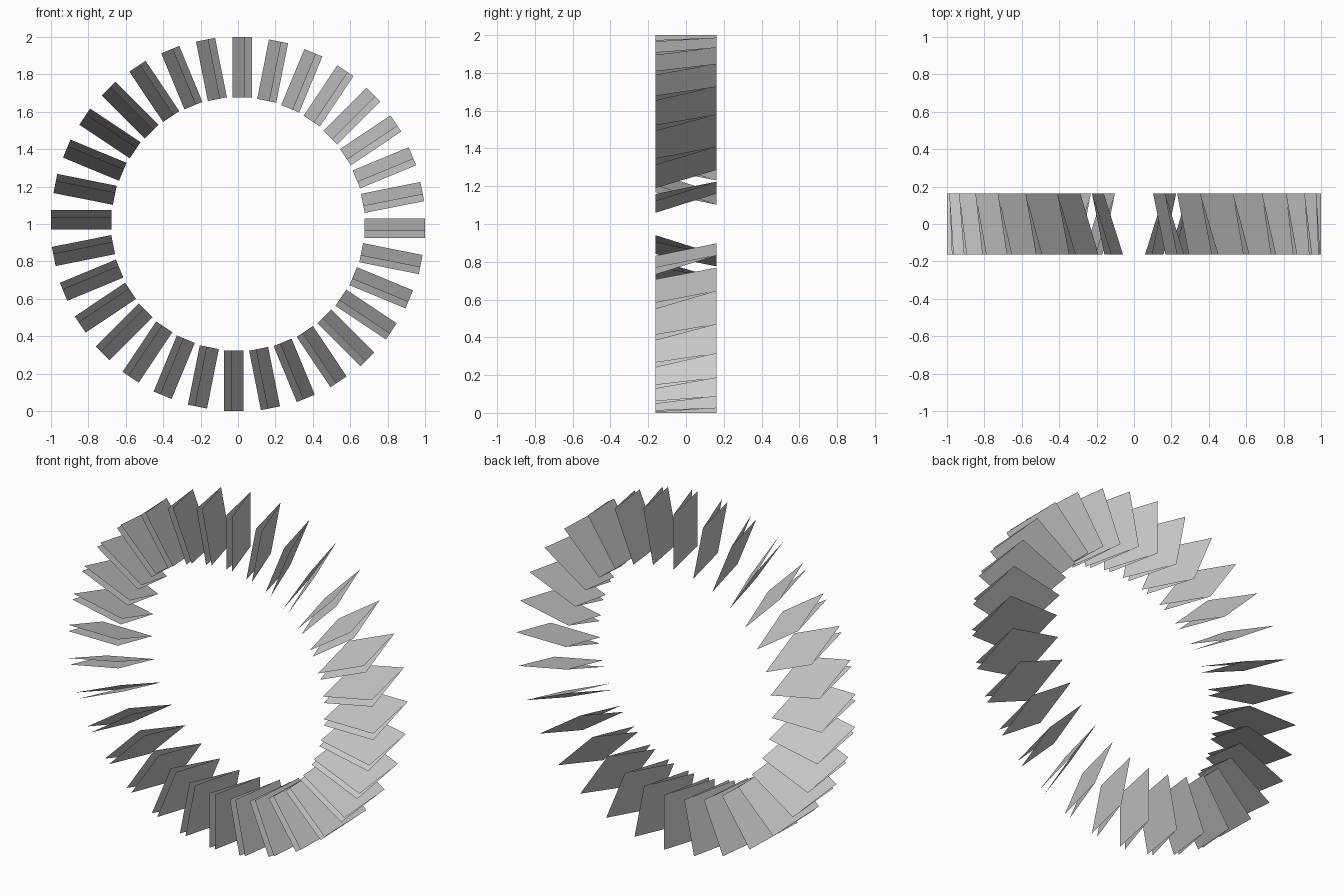
import bpy
import bmesh
from math import pi
from mathutils import Matrix, Vector

cube = bpy.data.objects.get("Cube")
if cube:
    bpy.data.objects.remove(cube, do_unlink=True)

COUNT = 32            # blades around the ring
INNER, OUTER = 0.676, 1.0
HALF_DEPTH = 0.162
BACK = -0.03          # sideways position of the shared back edge
FRONTS = (0.037, 0.074)  # sideways positions of the two front edges

grey = bpy.data.materials.new("light_grey")
grey.use_nodes = True
colour = (0.6, 0.6, 0.6, 1)
grey.diffuse_color = colour
grey.node_tree.nodes["Principled BSDF"].inputs["Base Color"].default_value = colour


def blade_mesh():
    """Two thin sheets joined along the back edge and open at the front."""
    bm = bmesh.new()
    back = [bm.verts.new((BACK, HALF_DEPTH, r)) for r in (INNER, OUTER)]
    for side in FRONTS:
        front = [bm.verts.new((side, -HALF_DEPTH, r)) for r in (OUTER, INNER)]
        bm.faces.new(back + front)
    mesh = bpy.data.meshes.new("blade")
    bm.to_mesh(mesh)
    bm.free()
    mesh.materials.append(grey)
    return mesh


# Ring of blades sharing one mesh
mesh = blade_mesh()
for i in range(COUNT):
    blade = bpy.data.objects.new(f"blade_{i + 1}", mesh)
    turn = Matrix.Rotation(2 * pi * i / COUNT, 4, 'Y')
    blade.matrix_world = Matrix.Translation(Vector((0, 0, 1))) @ turn
    bpy.context.collection.objects.link(blade)
